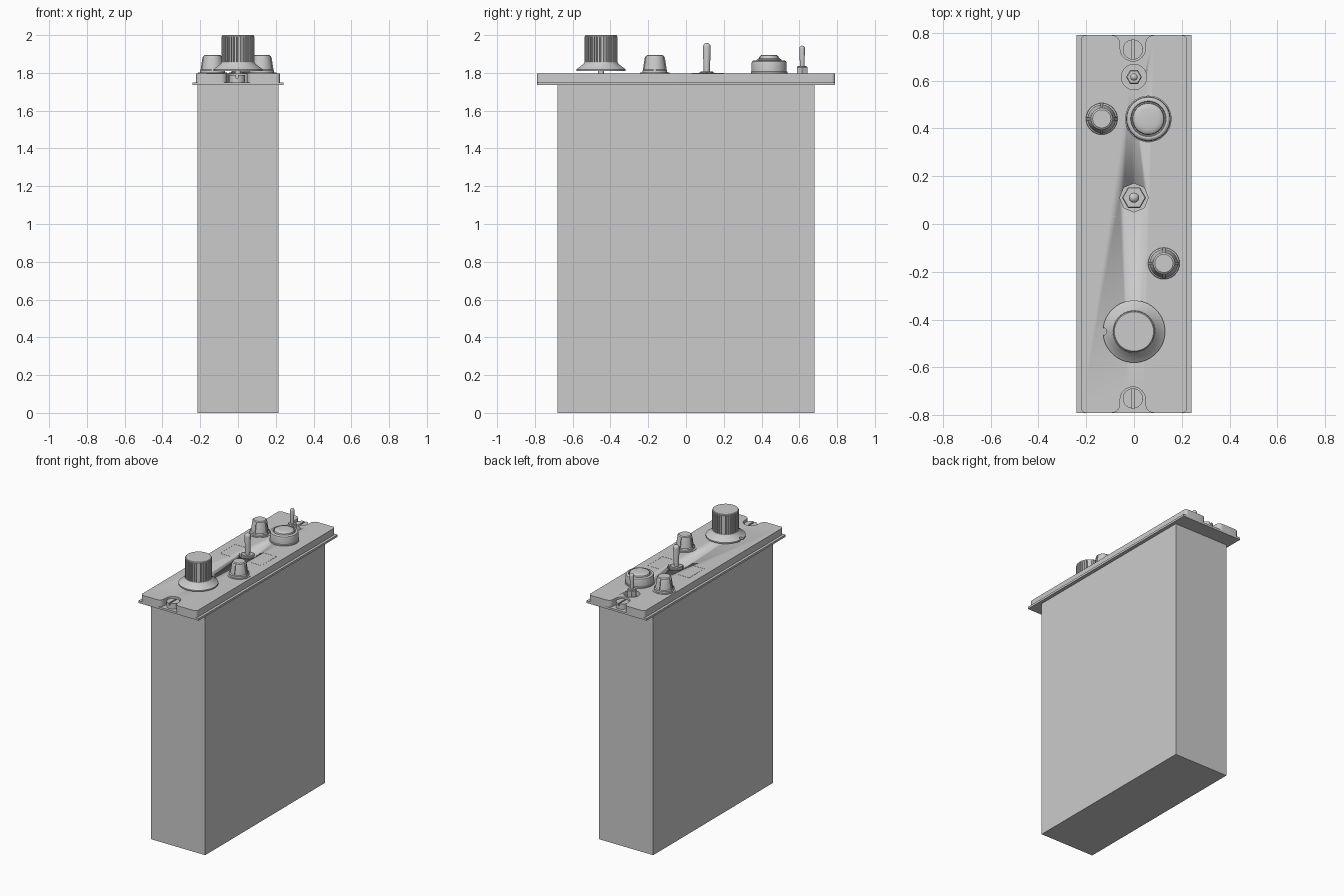
import bpy, bmesh
from math import sin, cos, pi, radians

if "Cube" in bpy.data.objects:
    bpy.data.objects.remove(bpy.data.objects["Cube"])

TOP, STEP, LOW = 1.798, 1.75, 1.735


def finish(bm, name, smooth=True):
    bmesh.ops.recalc_face_normals(bm, faces=bm.faces)
    me = bpy.data.meshes.new(name)
    bm.to_mesh(me)
    bm.free()
    ob = bpy.data.objects.new(name, me)
    bpy.context.collection.objects.link(ob)
    bpy.ops.object.select_all(action='DESELECT')
    ob.select_set(True)
    bpy.context.view_layer.objects.active = ob
    if smooth:
        bpy.ops.object.shade_smooth_by_angle(angle=radians(30))
    return ob


def box(name, x0, x1, y0, y1, z0, z1):
    return extrude(name, [(x0, y0), (x1, y0), (x1, y1), (x0, y1)], z0, z1, False)


def extrude(name, pts, z0, z1, smooth=True):
    bm = bmesh.new()
    face = bm.faces.new([bm.verts.new((x, y, z0)) for x, y in pts])
    up = bmesh.ops.extrude_face_region(bm, geom=[face])
    verts = [v for v in up['geom'] if isinstance(v, bmesh.types.BMVert)]
    bmesh.ops.translate(bm, verts=verts, vec=(0, 0, z1 - z0))
    return finish(bm, name, smooth)


def lathe(name, x, y, profile, n=48):
    """Stack of rings (radius, z), capped at both ends."""
    bm = bmesh.new()
    rings = [[bm.verts.new((x + r * cos(2 * pi * i / n), y + r * sin(2 * pi * i / n), z))
              for i in range(n)] for r, z in profile]
    for a, b in zip(rings, rings[1:]):
        for i in range(n):
            j = (i + 1) % n
            bm.faces.new((a[i], a[j], b[j], b[i]))
    bm.faces.new(rings[0])
    bm.faces.new(rings[-1])
    return finish(bm, name)


def cut(ob, cutter):
    m = ob.modifiers.new("cut", 'BOOLEAN')
    m.operation, m.solver, m.object = 'DIFFERENCE', 'EXACT', cutter
    cutter.hide_render = True
    bpy.context.view_layer.objects.active = ob
    bpy.ops.object.modifier_apply(modifier=m.name)
    bpy.data.objects.remove(cutter)


def arc(cx, cy, r, a0, a1, n):
    return [(cx + r * cos(radians(a0 + (a1 - a0) * i / n)),
             cy + r * sin(radians(a0 + (a1 - a0) * i / n))) for i in range(n + 1)]


# Case and lower flange
box("case", -0.215, 0.215, -0.68, 0.68, 0, LOW)
box("panel_flange", -0.24, 0.24, -0.79, 0.79, LOW, STEP)

# Face plate with rounded corners and a flared U notch at each end
half = arc(0.202, 0.77, 0.02, 0, 90, 5)
half += arc(0.083, 0.755, 0.035, 90, 180, 6)
half += arc(-0.005, 0.735, 0.053, 0, -180, 16)
half += arc(-0.093, 0.755, 0.035, 0, 90, 6)
half += arc(-0.202, 0.77, 0.02, 90, 180, 5)
plate = extrude("face_plate", half + [(x, -y) for x, y in reversed(half)], STEP, TOP)
for y, r, n in ((0.11, 0.06, 8), (0.615, 0.053, 32)):
    cut(plate, lathe("hole_cutter", 0, y, [(r, STEP + 0.012), (r, TOP + 0.05)], n))

# Slotted screws in the notches
for y, tag in ((0.73, "back"), (-0.73, "front")):
    lathe("screw_base_" + tag, -0.005, y, [(0.042, STEP), (0.042, 1.772)])
    for a, side in ((-83, "right"), (97, "left")):
        extrude(f"screw_head_{tag}_{side}", arc(-0.005, y, 0.042, a, a + 166, 20), 1.772, 1.788)

# Large fluted knob with notched skirt
KY = -0.45
lathe("large_knob_shaft", 0, KY, [(0.016, TOP), (0.016, 1.815)], 24)
skirt = lathe("large_knob_skirt", 0, KY,
              [(0.13, 1.81), (0.13, 1.819), (0.092, 1.848), (0.088, 1.857)], 64)
cut(skirt, lathe("notch_cutter", -0.13, KY, [(0.016, 1.79), (0.016, 1.9)], 20))
flutes = []
for i in range(36):
    for f, r in ((0, 0.088), (0.5, 0.088), (0.6, 0.081), (0.9, 0.081)):
        t = 2 * pi * (i + f) / 36
        flutes.append((r * cos(t), KY + r * sin(t)))
extrude("large_knob_grip", flutes, 1.855, 1.992)
lathe("large_knob_cap", 0, KY, [(0.086, 1.99), (0.086, 1.996), (0.082, 2.0)])

# Small tapered knobs with four ribs
for x, y, tag in ((-0.135, 0.44, "back"), (0.125, -0.165, "front")):
    lathe("small_knob_disc_" + tag, x, y, [(0.078, TOP - 0.004), (0.078, TOP + 0.003)])
    lathe("small_knob_" + tag, x, y,
          [(0.066, 1.801), (0.065, 1.812), (0.058, 1.817), (0.048, 1.882),
           (0.045, 1.891), (0.038, 1.896)])
    bm = bmesh.new()
    for k in range(4):
        c, s = cos(k * pi / 2), sin(k * pi / 2)
        prof = [(0.04, 1.812), (0.064, 1.812), (0.053, 1.882), (0.047, 1.89), (0.04, 1.89)]
        sides = [[bm.verts.new((x + r * c - w * s, y + r * s + w * c, z)) for r, z in prof]
                 for w in (-0.006, 0.006)]
        for i in range(5):
            j = (i + 1) % 5
            bm.faces.new((sides[0][i], sides[0][j], sides[1][j], sides[1][i]))
        for sd in sides:
            bm.faces.new(sd)
    finish(bm, "small_knob_ribs_" + tag, False)

# Round push button in a collar
lathe("button_collar", 0.06, 0.44,
      [(0.097, TOP - 0.004), (0.097, 1.806), (0.093, 1.808), (0.093, 1.85), (0.09, 1.861),
       (0.082, 1.866), (0.074, 1.866), (0.071, 1.856)], 64)
lathe("button_cap", 0.06, 0.44,
      [(0.067, 1.85), (0.067, 1.864), (0.064, 1.871), (0.057, 1.876), (0.045, 1.879),
       (0.02, 1.88)], 64)

# Toggle switches: hex nut, bushing and round-ended lever
for y, tag, nut, nz, r, top in ((0.11, "main", 0.05, 1.803, 0.021, 1.958),
                                (0.615, "small", 0.033, 1.832, 0.015, 1.944)):
    lathe("toggle_nut_" + tag, 0, y, [(nut, STEP), (nut, nz - 0.004), (nut - 0.004, nz)], 6)
    lathe("toggle_bushing_" + tag, 0, y, [(r * 1.6, nz - 0.01), (r * 1.6, nz + 0.004)], 32)
    tip = [(r * cos(radians(a)), top - r + r * sin(radians(a))) for a in range(0, 89, 17)]
    lathe("toggle_lever_" + tag, 0, y, [(r * 0.75, nz - 0.01)] + tip, 32)

# Thin bracket lines on the panel around the main toggle
for s, side in ((-1, "left"), (1, "right")):
    for y in (0.03, 0.2):
        a, b = sorted((s * 0.075, s * 0.165))
        box(f"bracket_line_{side}", a, b, y - 0.0015, y + 0.0015, TOP - 0.001, TOP + 0.001)
    box(f"bracket_upright_{side}", s * 0.165 - 0.0015, s * 0.165 + 0.0015,
        0.03, 0.2, TOP - 0.001, TOP + 0.001)
